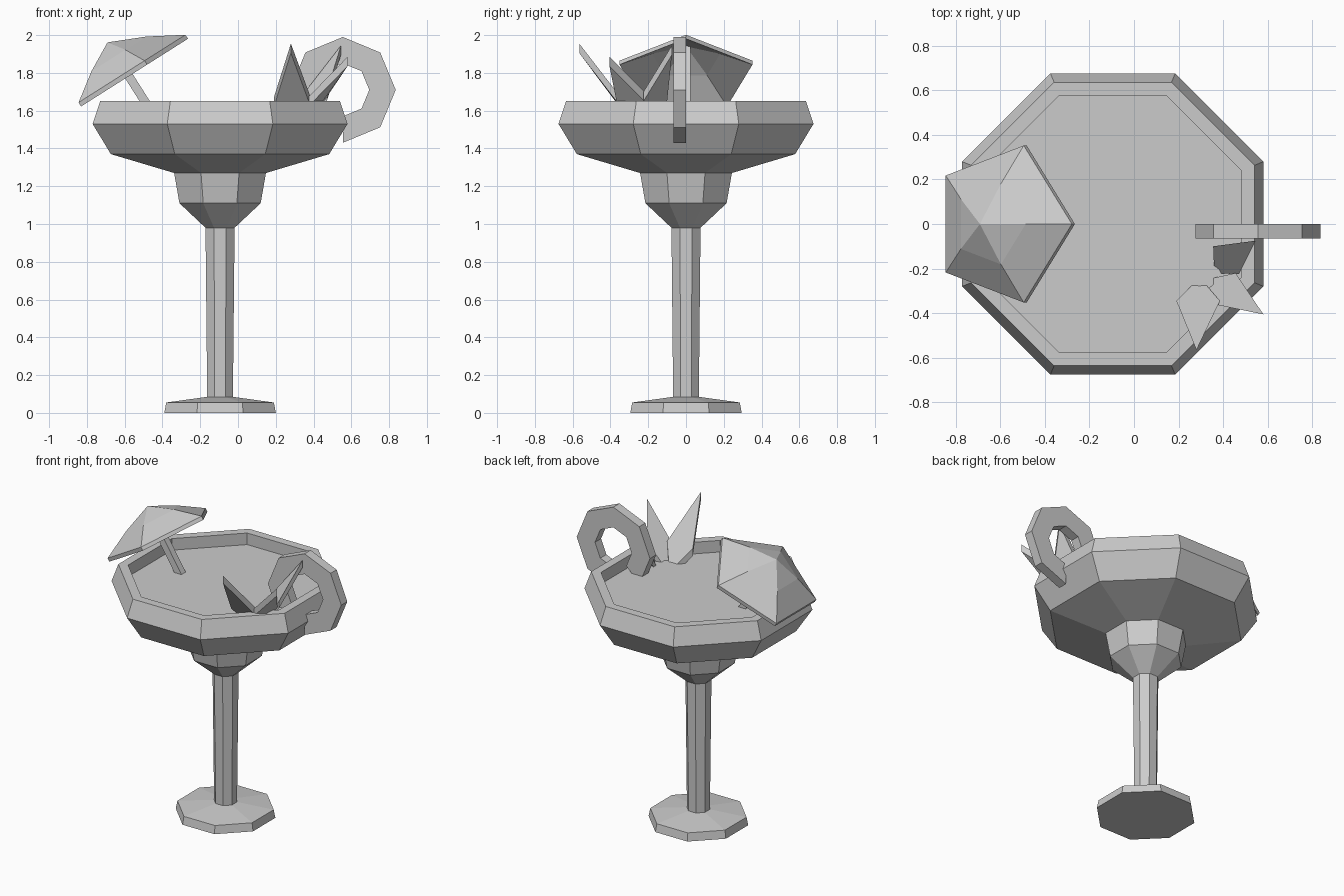
import bpy, bmesh, math
from mathutils import Vector

cube = bpy.data.objects.get("Cube")
if cube:
    bpy.data.objects.remove(cube, do_unlink=True)

grey = bpy.data.materials.new("plain_grey")
grey.use_nodes = True
COLOUR = (0.6, 0.6, 0.6, 1)
grey.diffuse_color = COLOUR
grey.node_tree.nodes["Principled BSDF"].inputs["Base Color"].default_value = COLOUR

AXIS_X = -0.095  # centre line of the glass


def finish(name, bm):
    bmesh.ops.recalc_face_normals(bm, faces=bm.faces)
    mesh = bpy.data.meshes.new(name)
    bm.to_mesh(mesh)
    bm.free()
    mesh.materials.append(grey)
    ob = bpy.data.objects.new(name, mesh)
    bpy.context.collection.objects.link(ob)
    return ob


def skin(bm, rings, closed=False):
    """Bridge rings of points with quads; cap both ends unless closed."""
    loops = [[bm.verts.new(p) for p in ring] for ring in rings]
    n = len(loops[0])
    pairs = list(zip(loops, loops[1:]))
    if closed:
        pairs.append((loops[-1], loops[0]))
    else:
        bm.faces.new(loops[0])
        bm.faces.new(loops[-1])
    for a, b in pairs:
        for i in range(n):
            j = (i + 1) % n
            bm.faces.new((a[i], a[j], b[j], b[i]))


def octagonal(name, profile):
    """Eight-sided turned part from (half width, height) pairs."""
    bm = bmesh.new()
    rings = []
    for half, z in profile:
        r = half / math.cos(math.pi / 8)
        turns = [(k + 0.5) * math.pi / 4 for k in range(8)]
        rings.append([(AXIS_X + r * math.cos(t), r * math.sin(t), z) for t in turns])
    skin(bm, rings)
    return finish(name, bm)


# Glass: foot, stem, and bowl with a flat rim around the drink surface
octagonal("foot", [(0.295, 0), (0.285, 0.055), (0.068, 0.085)])
octagonal("stem", [(0.068, 0.08), (0.077, 0.98)])
octagonal("bowl", [(0.077, 0.98), (0.215, 1.11), (0.243, 1.27), (0.578, 1.37),
                   (0.675, 1.53), (0.635, 1.65), (0.577, 1.65), (0.577, 1.57)])

# Umbrella canopy: five-sided dome, tilted, with a thin rim
apex = Vector((-0.69, 0, 1.96))
axis = Vector((0.535, 0, -0.845)).normalized()
across = Vector((-axis.z, 0, axis.x))
side = Vector((0, 1, 0))


def canopy_ring(radius, depth):
    turns = [k * math.tau / 5 for k in range(5)]
    return [apex + axis * depth + radius * (across * math.cos(t) + side * math.sin(t))
            for t in turns]


bm = bmesh.new()
thick = 0.025
skin(bm, [canopy_ring(0.004, thick), canopy_ring(0.19, 0.082 + thick),
          canopy_ring(0.37, 0.185 + thick), canopy_ring(0.37, 0.185),
          canopy_ring(0.19, 0.082), canopy_ring(0.004, 0)])
finish("umbrella_canopy", bm)

# Umbrella stick: square rod along the canopy axis
bm = bmesh.new()
skin(bm, [[apex + axis * d + across * u * 0.023 + side * v * 0.023
           for u, v in ((1, 1), (-1, 1), (-1, -1), (1, -1))] for d in (0.02, 0.5)])
finish("umbrella_stick", bm)

# Fruit slice: eight-cornered ring with one segment cut out to sit on the rim
bm = bmesh.new()
sections = []
for k in range(8):
    t = -math.pi / 2 + k * math.pi / 4
    sections.append([(0.555 + r * math.cos(t), y, 1.71 + r * math.sin(t))
                     for r, y in ((0.28, 0), (0.28, -0.066), (0.14, -0.066), (0.14, 0))])
skin(bm, sections)
finish("fruit_slice", bm)


# Leaves: thin pointed blades fanning out of the drink
def leaf(name, tip, left, right, root):
    top = [Vector(p) for p in (tip, left, root, right)]
    drop = Vector((0, 0, -0.05))
    bm = bmesh.new()
    skin(bm, [top, [p + drop for p in top]])
    finish(name, bm)


leaf("front_leaf", (0.28, -0.565, 1.955), (0.19, -0.345, 1.67), (0.385, -0.345, 1.67),
     (0.295, -0.24, 1.52))
leaf("middle_leaf", (0.58, -0.405, 1.885), (0.36, -0.36, 1.66), (0.455, -0.22, 1.70),
     (0.32, -0.25, 1.52))
leaf("back_leaf", (0.545, -0.075, 1.945), (0.47, -0.225, 1.70), (0.355, -0.10, 1.70),
     (0.36, -0.22, 1.52))
